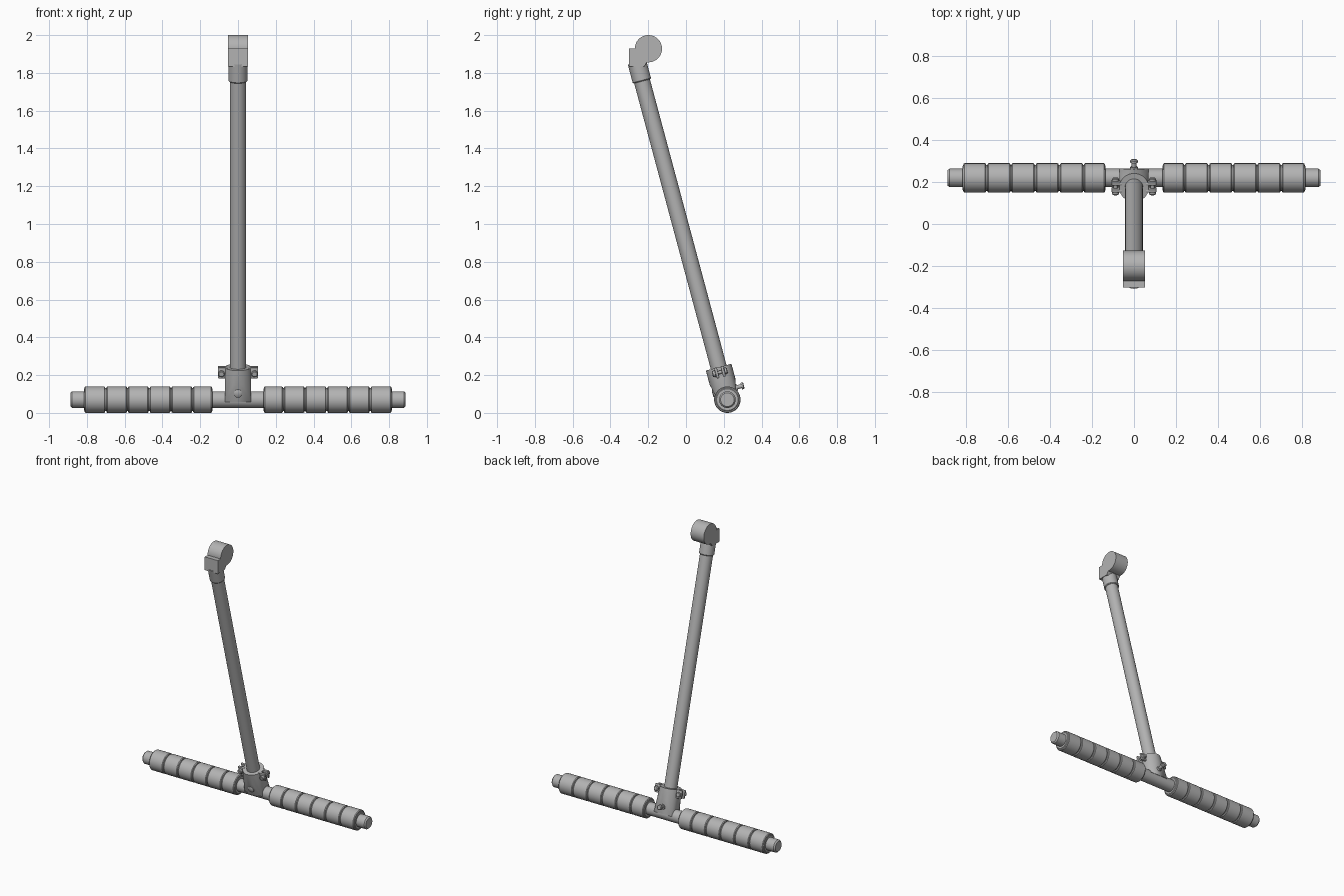
import bpy, bmesh, math
from mathutils import Matrix, Vector

cube = bpy.data.objects.get("Cube")
if cube:
    bpy.data.objects.remove(cube)

grey = bpy.data.materials.new("mid grey")
grey.use_nodes = True
COLOUR = (0.45, 0.45, 0.45, 1)
grey.diffuse_color = COLOUR
grey.node_tree.nodes["Principled BSDF"].inputs["Base Color"].default_value = COLOUR

# Stem frame: local z runs up the leaning stem, origin on the handlebar axis
BAR = Vector((0, 0.219, 0.07))
STEM = Matrix.Translation(BAR) @ Matrix.Rotation(math.radians(15), 4, 'X')
WORLD = Matrix.Identity(4)


def finish(name, bm, frame):
    bmesh.ops.transform(bm, matrix=frame, verts=bm.verts)
    bmesh.ops.recalc_face_normals(bm, faces=bm.faces)
    mesh = bpy.data.meshes.new(name)
    bm.to_mesh(mesh)
    bm.free()
    obj = bpy.data.objects.new(name, mesh)
    mesh.materials.append(grey)
    bpy.context.collection.objects.link(obj)
    bpy.ops.object.select_all(action='DESELECT')
    obj.select_set(True)
    bpy.context.view_layer.objects.active = obj
    bpy.ops.object.shade_smooth_by_angle(angle=math.radians(35))
    return obj


def lathe(name, profile, axis, at, frame=WORLD, sides=48):
    """Closed turned solid from (distance, radius) pairs along an axis."""
    bm = bmesh.new()
    turn = Vector(axis).to_track_quat('Z', 'Y').to_matrix().to_4x4()
    rings = []
    for d, r in profile:
        rings.append([bm.verts.new((r * math.cos(math.tau * i / sides),
                                    r * math.sin(math.tau * i / sides), d))
                      for i in range(sides)])
    for a, b in zip(rings, rings[1:]):
        for i in range(sides):
            j = (i + 1) % sides
            bm.faces.new((a[i], a[j], b[j], b[i]))
    bm.faces.new(rings[0])
    bm.faces.new(rings[-1])
    return finish(name, bm, frame @ Matrix.Translation(at) @ turn)


def box(name, low, high, frame=WORLD, bevel=0):
    bm = bmesh.new()
    bmesh.ops.create_cube(bm, size=1)
    low, high = Vector(low), Vector(high)
    bmesh.ops.transform(bm, verts=bm.verts, matrix=Matrix.Translation((low + high) / 2)
                        @ Matrix.Diagonal((*(high - low), 1)))
    if bevel:
        bmesh.ops.bevel(bm, geom=bm.edges[:], offset=bevel, segments=2,
                        profile=0.5, affect='EDGES')
    return finish(name, bm, frame)


# Handlebar tube with lightly chamfered ends
lathe("handlebar", [(-0.887, 0.036), (-0.878, 0.044), (0.878, 0.044), (0.887, 0.036)],
      (1, 0, 0), BAR)

# Ribbed grips: rounded segments divided by narrow grooves
EDGES = [0.135, 0.24, 0.355, 0.47, 0.585, 0.70, 0.815]
for side, sign in (("left", 1), ("right", -1)):
    profile = [(EDGES[0], 0.057)]
    for a, b in zip(EDGES, EDGES[1:]):
        profile += [(a + 0.003, 0.061), (a + 0.003, 0.066), (a + 0.008, 0.07),
                    (b - 0.008, 0.07), (b - 0.003, 0.066), (b - 0.003, 0.061)]
    profile.append((EDGES[-1], 0.057))
    lathe(side + "_grip", profile, (sign, 0, 0), BAR)

# Stem tube and its upper collar
lathe("stem", [(0.03, 0.043), (1.80, 0.043)], (0, 0, 1), (0, 0, 0), STEM)
lathe("stem_collar", [(1.745, 0.046), (1.75, 0.05), (1.85, 0.05)],
      (0, 0, 1), (0, 0, 0), STEM)

# Head: round pivot barrel with a square block in front
lathe("pivot_barrel", [(-0.052, 0.072), (0.052, 0.072)], (1, 0, 0), (0, -0.199, 1.928),
      sides=64)
bm = bmesh.new()
outline = [(-0.303, 1.928), (-0.303, 1.833), (-0.222, 1.833), (-0.199, 1.87), (-0.199, 1.928)]
face = bm.faces.new([bm.verts.new((-0.052, y, z)) for y, z in outline])
extruded = bmesh.ops.extrude_face_region(bm, geom=[face])["geom"]
bmesh.ops.translate(bm, vec=(0.104, 0, 0),
                    verts=[v for v in extruded if isinstance(v, bmesh.types.BMVert)])
finish("pivot_block", bm, WORLD)

# Clamp sleeve: round at the top, flattening into a saddle over the bar
bm = bmesh.new()
for i in range(48):
    c, s = math.cos(math.tau * i / 48), math.sin(math.tau * i / 48)
    bm.verts.new((0.07 * c, 0.07 * s, 0.10))
    bm.verts.new((0.07 * c, 0.07 * s, 0.178))
for x in (-0.07, 0.07):
    for y in (-0.046, 0.046):
        bm.verts.new((x, y, 0))
bmesh.ops.convex_hull(bm, input=bm.verts)
finish("clamp_sleeve", bm, STEM)

# Split clamp ears and their cross bolts
for side, sign in (("left", 1), ("right", -1)):
    for end, y in (("front", -0.025), ("back", 0.01)):
        xs = sorted((sign * 0.055, sign * 0.107))
        box(f"{side}_{end}_ear", (xs[0], y, 0.122), (xs[1], y + 0.015, 0.18), STEM, 0.005)
    lathe(side + "_clamp_bolt",
          [(-0.042, 0.013), (-0.038, 0.017), (-0.026, 0.017), (-0.026, 0.009),
           (0.026, 0.009), (0.026, 0.017), (0.036, 0.017), (0.04, 0.012)],
          (0, 1, 0), (sign * 0.088, 0, 0.15), STEM, 20)

# Locking screw through the saddle, with a flanged tip at the back
lathe("locking_screw",
      [(-0.068, 0.016), (-0.064, 0.022), (-0.04, 0.022), (-0.04, 0.011), (0.055, 0.011),
       (0.055, 0.018), (0.068, 0.018), (0.068, 0.011), (0.09, 0.011), (0.09, 0.018),
       (0.1, 0.018), (0.104, 0.013)],
      (0, 1, 0), (0, 0, 0.05), STEM, 24)
